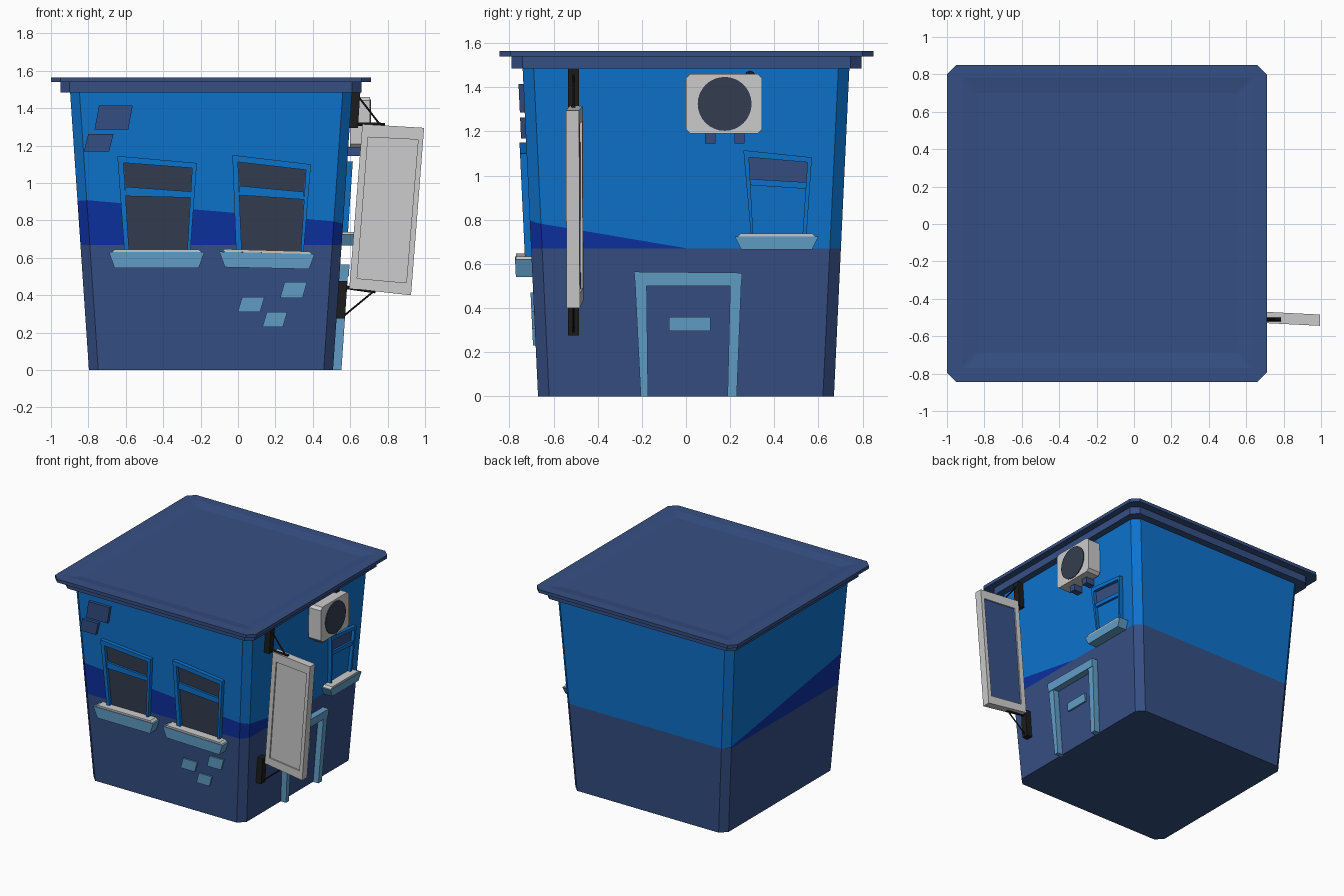
import bpy
import bmesh
import math
from mathutils import Vector

cube = bpy.data.objects.get("Cube")
if cube:
    bpy.data.objects.remove(cube, do_unlink=True)


def material(name, r, g, b):
    m = bpy.data.materials.new(name)
    m.use_nodes = True
    m.diffuse_color = (r, g, b, 1)
    m.node_tree.nodes["Principled BSDF"].inputs["Base Color"].default_value = (r, g, b, 1)
    return m


BLUE = material("wall blue", .004, .171, .61)
NAVY = material("navy band", .004, .03, .352)
SLATE = material("slate blue", .036, .078, .23)
PALE = material("pale blue", .122, .347, .58)
GREY = material("light grey", .6, .6, .6)
GLASS = material("dark glass", .034, .048, .08)
BLACK = material("black metal", .012, .012, .012)


def finish(name, bm, *mats):
    bmesh.ops.recalc_face_normals(bm, faces=bm.faces)
    me = bpy.data.meshes.new(name)
    bm.to_mesh(me)
    bm.free()
    for m in mats:
        me.materials.append(m)
    ob = bpy.data.objects.new(name, me)
    bpy.context.collection.objects.link(ob)
    return ob


def loft(rings):
    """Closed solid through a list of equal-sized point rings."""
    bm = bmesh.new()
    loops = [[bm.verts.new(p) for p in ring] for ring in rings]
    for a, b in zip(loops, loops[1:]):
        for i in range(len(a)):
            j = (i + 1) % len(a)
            bm.faces.new((a[i], a[j], b[j], b[i]))
    bm.faces.new(loops[0][::-1])
    bm.faces.new(loops[-1])
    return bm


def octagon(x0, x1, y0, y1, z, c):
    return [(x0 + c, y0, z), (x1 - c, y0, z), (x1, y0 + c, z), (x1, y1 - c, z),
            (x1 - c, y1, z), (x0 + c, y1, z), (x0, y1 - c, z), (x0, y0 + c, z)]


# Surface frames: u along the face, z up, d outward
def front(u, z, d):
    return Vector((u, -.67 - .047 * z - d, z))


def side(u, z, d):
    return Vector((.508 + .068 * z + d, u, z))


def board(u, z, d):
    return Vector((u, -.537 - .05 * (u - .85) - d, z))


def slab(name, place, pts, d0, d1, mat):
    return finish(name, loft([[place(u, z, d) for u, z in pts] for d in (d0, d1)]), mat)


def box(u0, u1, z0, z1):
    return [(u0, z1), (u1, z1), (u1, z0), (u0, z0)]


def rod(name, a, b, r, mat, sides=8):
    a, b = Vector(a), Vector(b)
    q = (b - a).to_track_quat('Z', 'Y')
    ring = [q @ Vector((r * math.cos(t), r * math.sin(t), 0))
            for t in (math.tau * i / sides for i in range(sides))]
    return finish(name, loft([[p + a for p in ring], [p + b for p in ring]]), mat)


# Tapered house body with a slanted painted band
body = loft([octagon(-.797, .508, -.67, .67, 0, .05),
             octagon(-.898, .61, -.74, .74, 1.49, .05)])


def band_height(p):
    return .67 - .085 * (p.x - .57) - .17 * p.y


for co, no in (((0, 0, .67), (0, 0, 1)), ((.57, 0, .67), (.085, .17, 1))):
    bmesh.ops.bisect_plane(body, geom=body.verts[:] + body.edges[:] + body.faces[:],
                           dist=1e-5, plane_co=co, plane_no=no)
for f in body.faces:
    c = f.calc_center_median()
    f.material_index = 0 if c.z < .67 else (1 if c.z < band_height(c) else 2)
finish("house_body", body, SLATE, NAVY, BLUE)

# Two-step roof with a shallow recess
finish("roof_lower_slab", loft([octagon(-.95, .66, -.79, .795, z, .05) for z in (1.485, 1.54)]), SLATE)
finish("roof_upper_slab", loft([octagon(-1, .71, -.845, .85, 1.54, .05),
                                octagon(-1, .71, -.845, .85, 1.565, .05),
                                octagon(-.92, .635, -.77, .78, 1.565, .01),
                                octagon(-.84, .56, -.69, .7, 1.553, .01)]), SLATE)


# Windows: corners run top-left, top-right, bottom-right, bottom-left
def window(name, place, outer, upper, lower, sill, top_mat, low_mat):
    a, b, c, d = outer
    bars = {"top": [a, b, upper[1], upper[0]],
            "left": [a, upper[0], lower[3], d],
            "right": [upper[1], b, c, lower[2]]}
    for key, pts in bars.items():
        slab(f"{name}_frame_{key}", place, pts, -.01, .03, BLUE)
    slab(name + "_crossbar", place, [upper[3], upper[2], lower[1], lower[0]], -.01, .022, BLUE)
    slab(name + "_upper_pane", place, upper, -.01, .006, top_mat)
    slab(name + "_lower_pane", place, lower, -.01, .006, low_mat)
    # Sloping sill with a light cap
    (l, zl), (r, zr) = sill[:2]
    slab(name + "_sill", place, sill, -.01, .075, PALE)
    slab(name + "_sill_cap", place,
         [(l + .03, zl + .014), (r - .03, zr + .014), (r - .015, zr), (l + .015, zl)],
         -.01, .07, GREY)


window("front_right_window", front,
       [(-.645, 1.145), (-.22, 1.107), (-.255, .63), (-.607, .63)],
       [(-.612, 1.108), (-.245, 1.08), (-.253, .955), (-.602, .98)],
       [(-.6, .93), (-.255, .922), (-.272, .63), (-.582, .63)],
       [(-.69, .63), (-.18, .63), (-.21, .545), (-.66, .545)], GLASS, GLASS)
window("front_left_window", front,
       [(-.03, 1.15), (.39, 1.1), (.35, .62), (-.01, .63)],
       [(.0, 1.112), (.363, 1.07), (.353, .953), (.008, .985)],
       [(.008, .935), (.352, .912), (.335, .62), (.02, .63)],
       [(-.1, .633), (.41, .62), (.38, .54), (-.07, .55)], GLASS, GLASS)
window("side_window", side,
       [(.26, 1.115), (.57, 1.083), (.545, .72), (.295, .72)],
       [(.285, 1.083), (.55, 1.06), (.545, .97), (.29, .985)],
       [(.29, .957), (.545, .94), (.527, .72), (.305, .72)],
       [(.22, .725), (.6, .725), (.57, .665), (.25, .665)], SLATE, BLUE)

# Loose bricks, slightly slanted
for i, (u, z, w, h, mat, d) in enumerate((
        (-.665, 1.35, .18, .13, SLATE, .022), (-.745, 1.215, .135, .095, SLATE, .022),
        (.07, .35, .12, .08, PALE, .012), (.297, .428, .12, .085, PALE, .012),
        (.197, .27, .11, .08, PALE, .012))):
    k = .012
    slab(f"brick_{i + 1}", front,
         [(u - w / 2 + k, z + h / 2), (u + w / 2 + k, z + h / 2),
          (u + w / 2 - k, z - h / 2), (u - w / 2 - k, z - h / 2)], -.01, d, mat)

# Door surround and letter slot
slab("door_lintel", side, [(-.235, .565), (.255, .56), (.25, .5), (-.23, .5)], -.01, .05, PALE)
slab("door_post_front", side, [(-.23, .5), (-.178, .5), (-.172, 0), (-.205, 0)], -.01, .045, PALE)
slab("door_post_back", side, [(.2, .5), (.25, .5), (.23, 0), (.188, 0)], -.01, .045, PALE)
slab("door_letter_slot", side, box(-.078, .11, .297, .36), -.01, .012, PALE)

# Air conditioner with fan, feet and pipe
k = .02
ac = [(k, 1.46), (.345 - k, 1.46), (.345, 1.46 - k), (.345, 1.19 + k),
      (.345 - k, 1.19), (k, 1.19), (0, 1.19 + k), (0, 1.46 - k)]
finish("air_conditioner", loft([[(x, u, z) for u, z in ac] for x in (.6, .705)]), GREY)
rod("air_conditioner_fan", (.69, .175, 1.325), (.711, .175, 1.325), .122, GLASS, 32)
for n, y in (("front", .11), ("back", .242)):
    slab(f"air_conditioner_foot_{n}", side, box(y - .023, y + .023, 1.145, 1.192), -.01, .07, SLATE)
rod("air_conditioner_pipe", (.58, .29, 1.452), (.65, .29, 1.452), .024, BLACK)

# Hanging sign board: frame bars around recessed panels
out = [(.665, 1.315), (.995, 1.295), (.925, .4), (.595, .437)]
inn = [(.695, 1.245), (.963, 1.232), (.9, .467), (.637, .49)]
for i, key in enumerate(("top", "outer", "bottom", "inner")):
    j = (i + 1) % 4
    slab(f"sign_frame_{key}", board, [out[i], out[j], inn[j], inn[i]], -.06, 0, GREY)
slab("sign_front_panel", board, inn, -.03, -.01, GREY)
slab("sign_back_panel", board, inn, -.05, -.03, SLATE)

# Sign brackets, arms and stays
for n, z0, z1 in (("upper", 1.295, 1.49), ("lower", .275, .475)):
    slab(f"sign_bracket_{n}", side, box(-.535, -.485, z0, z1), -.01, .045, BLACK)
for n, a, b, r in (("upper_stay", (.63, 1.48), (.765, 1.305), .005),
                   ("upper_arm", (.61, 1.315), (.785, 1.312), .01),
                   ("lower_stay", (.56, .285), (.73, .425), .005),
                   ("lower_arm", (.56, .445), (.735, .42), .01)):
    rod("sign_" + n, (a[0], -.51, a[1]), (b[0], -.51, b[1]), r, BLACK)
